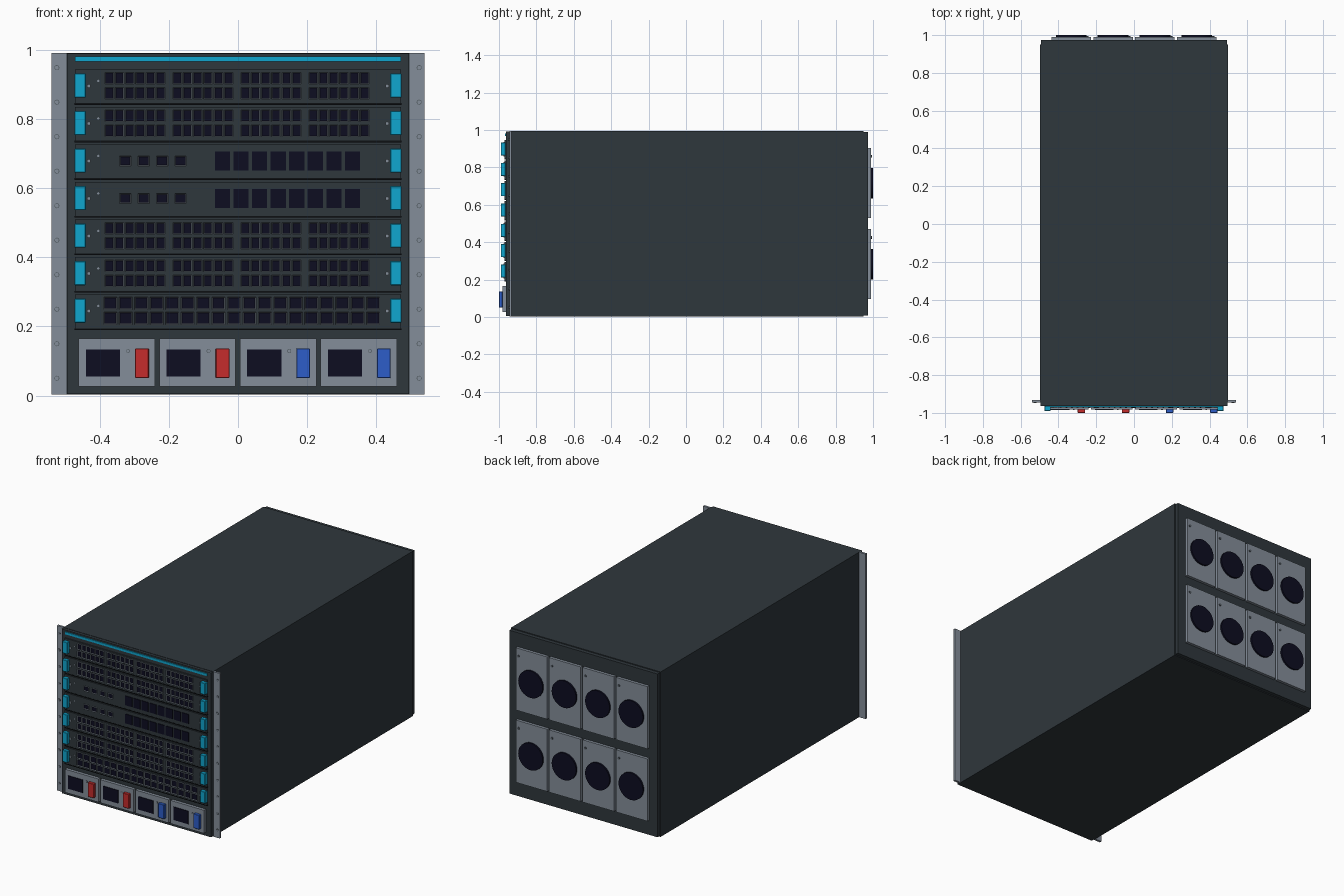
import bpy, bmesh, math
from mathutils import Matrix, Vector

if "Cube" in bpy.data.objects:
    bpy.data.objects.remove(bpy.data.objects["Cube"], do_unlink=True)


def material(name, r, g, b):
    m = bpy.data.materials.new(name)
    m.use_nodes = True
    m.diffuse_color = (r, g, b, 1)
    m.node_tree.nodes["Principled BSDF"].inputs["Base Color"].default_value = (r, g, b, 1)
    return m


charcoal = material("charcoal", 0.028, 0.038, 0.045)
black = material("groove black", 0.004, 0.005, 0.006)
grey = material("metal grey", 0.23, 0.27, 0.32)
dark_grey = material("dark grey", 0.09, 0.11, 0.13)
navy = material("opening navy", 0.004, 0.004, 0.015)
teal = material("teal", 0.005, 0.38, 0.62)
red = material("red", 0.56, 0.025, 0.025)
blue = material("blue", 0.026, 0.11, 0.58)


def finish(name, bm, mats, smooth=False):
    mesh = bpy.data.meshes.new(name)
    bm.to_mesh(mesh)
    bm.free()
    obj = bpy.data.objects.new(name, mesh)
    bpy.context.collection.objects.link(obj)
    for m in mats:
        mesh.materials.append(m)
    if smooth:
        bpy.ops.object.select_all(action="DESELECT")
        obj.select_set(True)
        bpy.context.view_layer.objects.active = obj
        bpy.ops.object.shade_smooth_by_angle()
    return obj


def blocks(name, mat, centres, width, height, y0, y1, recess=0, bevel=0):
    """Equal boxes at (x, z) centres; recess sinks a dark opening in each front."""
    bm = bmesh.new()
    for x, z in centres:
        at = Matrix.Translation((x, (y0 + y1) / 2, z))
        size = Matrix.Diagonal((width, y1 - y0, height, 1))
        bmesh.ops.create_cube(bm, size=1, matrix=at @ size)
    if recess:
        bm.normal_update()
        fronts = [f for f in bm.faces if f.normal.y < -0.9]
        bmesh.ops.inset_individual(bm, faces=fronts, thickness=recess, depth=-0.003)
        for f in fronts:
            f.material_index = 1
    obj = finish(name, bm, [mat, navy])
    if bevel:
        mod = obj.modifiers.new("soft edge", "BEVEL")
        mod.width = bevel
        mod.segments = 1
    return obj


def discs(name, mat, centres, radius, y0, y1, sides=12):
    """Equal cylinders along y at (x, z) centres."""
    bm = bmesh.new()
    for x, z in centres:
        at = Matrix.Translation((x, (y0 + y1) / 2, z)) @ Matrix.Rotation(math.pi / 2, 4, "X")
        bmesh.ops.create_cone(bm, cap_ends=True, segments=sides, radius1=radius,
                              radius2=radius, depth=y1 - y0, matrix=at)
    return finish(name, bm, [mat], smooth=True)


def both(values, x):
    return [(s * x, z) for s in (-1, 1) for z in values]


# Chassis
blocks("chassis_shell", charcoal, [(0, 0.498)], 0.994, 0.99, -0.945, 0.95)
blocks("front_bezel", charcoal, [(0, 0.498)], 0.99, 0.986, -0.963, -0.945)
blocks("back_panel", charcoal, [(0, 0.498)], 0.984, 0.98, 0.95, 0.973)
blocks("top_accent_strip", teal, [(0, 0.975)], 0.944, 0.014, -0.969, -0.963)

# Rack ears with mounting holes
blocks("rack_ears", grey, both([0.498], 0.519), 0.043, 0.99, -0.945, -0.932)
holes = both([0.05 + 0.1 * i for i in range(10)], 0.525)
discs("ear_hole_rims", dark_grey, holes, 0.0075, -0.947, -0.945)
discs("ear_hole_centres", grey, holes, 0.0055, -0.948, -0.945)

# Seven stacked cards
rows = [0.898 - 0.1087 * i for i in range(7)]
blocks("cards", charcoal, [(0, z - 0.002) for z in rows], 0.944, 0.098, -0.97, -0.963)
blocks("card_grooves", black, [(0, z - 0.0535) for z in rows], 0.948, 0.005, -0.971, -0.963)
blocks("card_ejectors", teal, both(rows, 0.4575), 0.033, 0.07, -0.99, -0.965, bevel=0.002)
discs("card_screws", grey, both([z - 0.001 for z in rows], 0.432), 0.006, -0.975, -0.97, 6)
discs("card_lights", grey, [(-0.405, z + 0.014) for z in rows], 0.0035, -0.972, -0.97, 8)

# Network ports: four groups of six columns on two lines
blocks("network_ports", grey,
       [(-0.373 + 0.197 * g + 0.0298 * c, z + dz)
        for z in rows[:2] + rows[4:6] for g in range(4) for c in range(6)
        for dz in (0.0212, -0.0222)],
       0.0255, 0.034, -0.975, -0.97, recess=0.0032)

# Wide ports on the lowest card
blocks("wide_ports", grey,
       [(-0.37 + 0.0448 * c, rows[6] + dz) for c in range(18) for dz in (0.0212, -0.0222)],
       0.038, 0.036, -0.975, -0.97, recess=0.0035)

# Controller cards: small ports and large openings
blocks("control_ports", grey, [(-0.327 + 0.0535 * c, z - 0.001) for z in rows[2:4] for c in range(4)],
       0.033, 0.028, -0.975, -0.97, recess=0.0035)
blocks("control_openings", navy, [(-0.045 + 0.0538 * c, z - 0.001) for z in rows[2:4] for c in range(8)],
       0.044, 0.056, -0.974, -0.97)

# Power supplies
supplies = [-0.351 + 0.2337 * i for i in range(4)]
blocks("power_supplies", grey, [(x, 0.0955) for x in supplies], 0.221, 0.139, -0.981, -0.963)
blocks("power_inlets", navy, [(x - 0.0405, 0.094) for x in supplies], 0.099, 0.078, -0.985, -0.981)
discs("power_light_rims", dark_grey, [(x + 0.032, 0.129) for x in supplies], 0.006, -0.983, -0.981)
discs("power_lights", grey, [(x + 0.032, 0.129) for x in supplies], 0.0042, -0.984, -0.981)
for name, mat, xs in (("red", red, supplies[:2]), ("blue", blue, supplies[2:])):
    blocks(name + "_power_handles", mat, [(x + 0.0725, 0.0935) for x in xs],
           0.04, 0.086, -1.0, -0.981, bevel=0.002)

# Rear fan modules, two lines of four
fans = [(-0.333 + 0.222 * i, z) for i in range(4) for z in (0.283, 0.717)]
blocks("fan_modules", grey, fans, 0.209, 0.374, 0.973, 0.99)
discs("fan_openings", navy, [(x, z - 0.002) for x, z in fans], 0.081, 0.99, 1.0, 32)
discs("fan_lights", dark_grey, [(x + 0.085, z + 0.142) for x, z in fans], 0.007, 0.99, 0.995)
